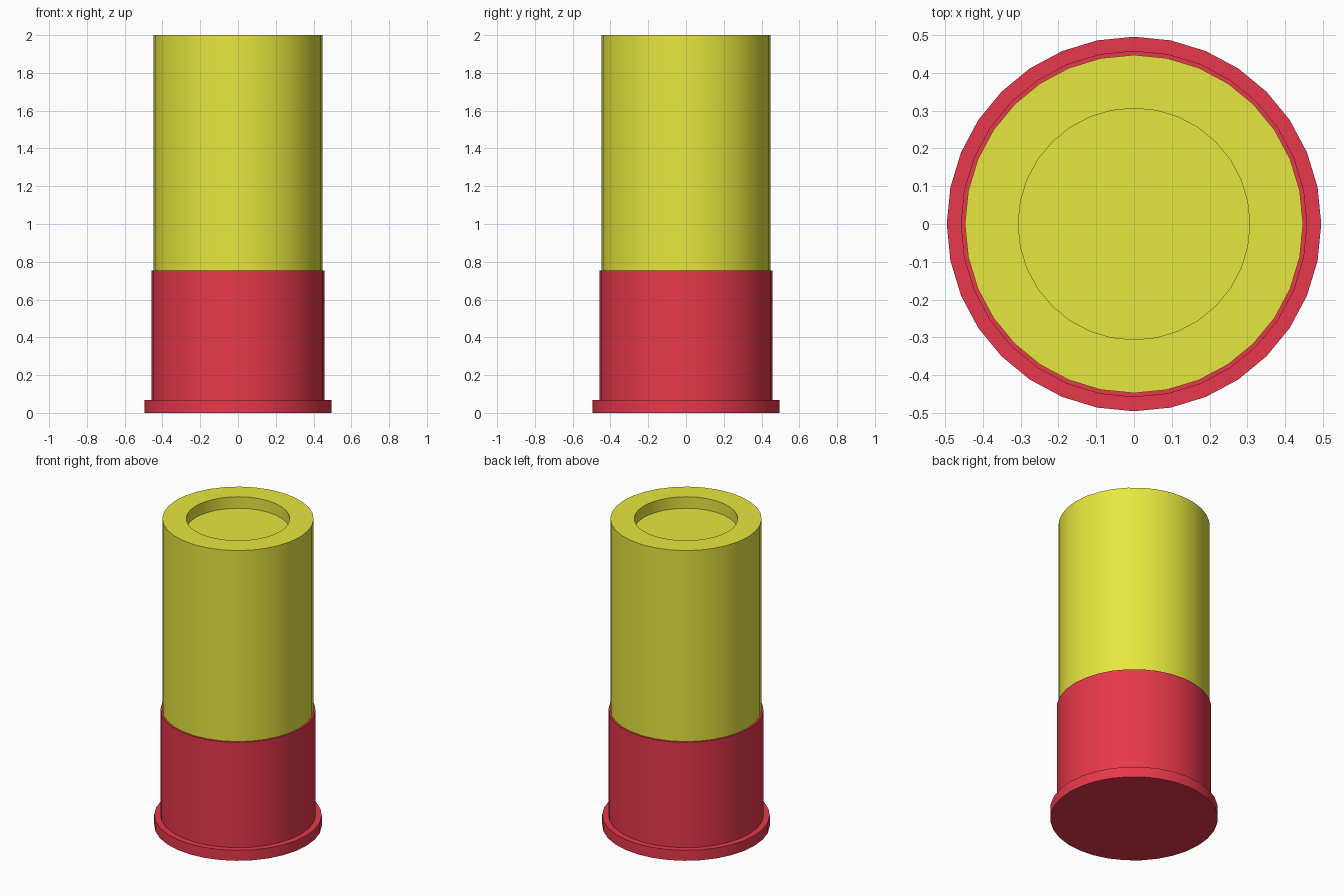
import bpy, bmesh
from math import cos, sin, pi, radians

if "Cube" in bpy.data.objects:
    bpy.data.objects.remove(bpy.data.objects["Cube"])

SIDES = 32


def material(name, color):
    mat = bpy.data.materials.new(name)
    mat.diffuse_color = color
    mat.use_nodes = True
    mat.node_tree.nodes["Principled BSDF"].inputs["Base Color"].default_value = mat.diffuse_color
    return mat


def lathe(name, profile, mat):
    """Spin (radius, z) points, bottom to top, and cap both ends."""
    bm = bmesh.new()
    rings = [[bm.verts.new((r * cos(2 * pi * i / SIDES), r * sin(2 * pi * i / SIDES), z))
              for i in range(SIDES)] for r, z in profile]
    for low, high in zip(rings, rings[1:]):
        for i in range(SIDES):
            j = (i + 1) % SIDES
            bm.faces.new((low[i], low[j], high[j], high[i]))
    bm.faces.new(rings[0][::-1])
    bm.faces.new(rings[-1])
    mesh = bpy.data.meshes.new(name)
    bm.to_mesh(mesh)
    bm.free()
    mesh.materials.append(mat)
    obj = bpy.data.objects.new(name, mesh)
    bpy.context.collection.objects.link(obj)
    bpy.ops.object.select_all(action='DESELECT')
    obj.select_set(True)
    bpy.context.view_layer.objects.active = obj
    bpy.ops.object.shade_smooth_by_angle(angle=radians(30))
    return obj


red = material("red", (0.8, 0.04, 0.07, 1))
yellow = material("yellow", (0.8, 0.8, 0.05, 1))

# Base cup with a flanged rim
lathe("base_cup", [(0.495, 0), (0.495, 0.068), (0.458, 0.068), (0.458, 0.755)], red)

# Tube with a shallow round recess in its top
lathe("tube", [(0.447, 0.74), (0.447, 2.0), (0.306, 2.0), (0.306, 1.925)], yellow)
